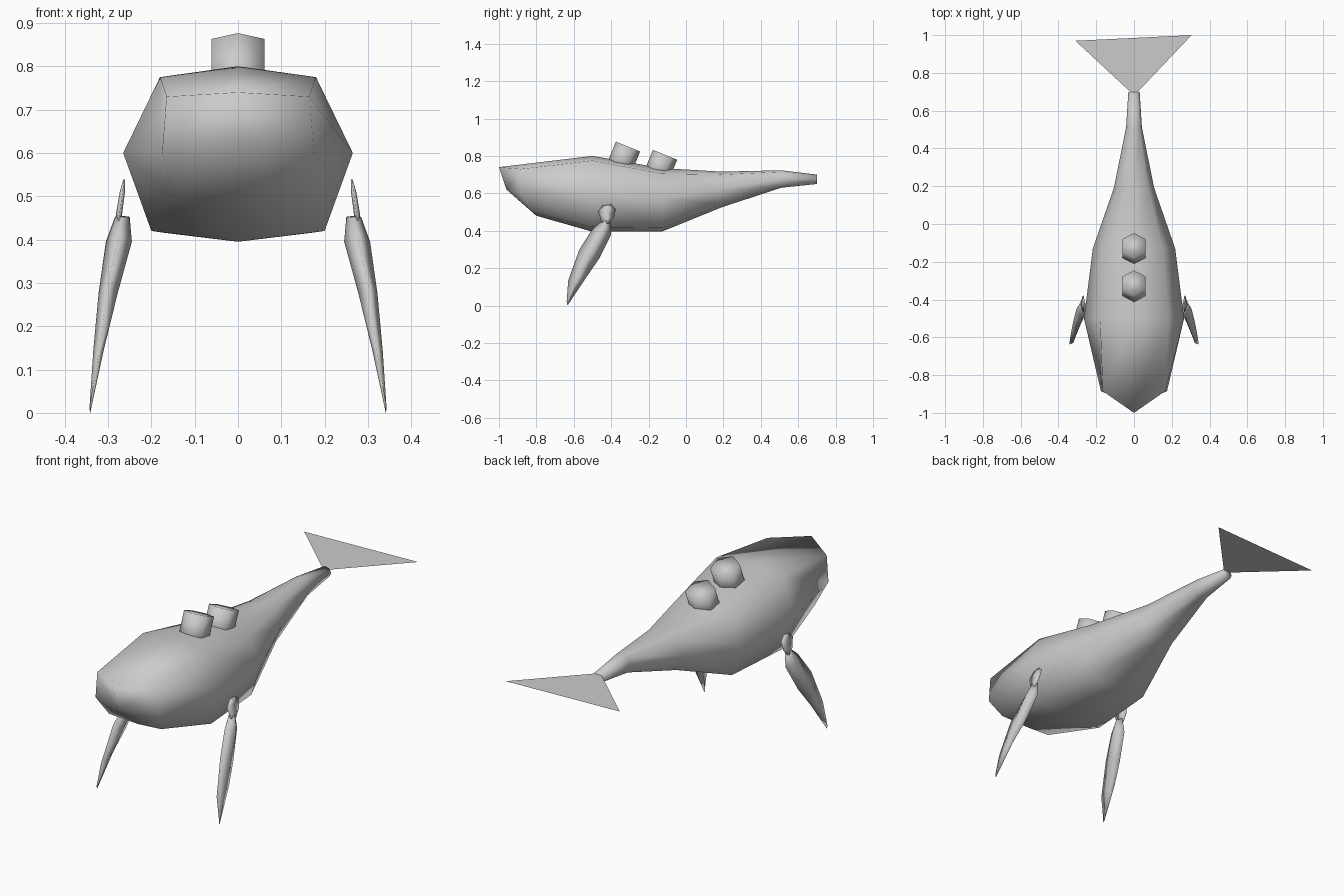
import bpy, bmesh, math
from mathutils import Vector

cube = bpy.data.objects.get("Cube")
if cube:
    bpy.data.objects.remove(cube)

grey = bpy.data.materials.new("whale grey")
grey.use_nodes = True
grey.diffuse_color = (0.6, 0.6, 0.6, 1)
grey.node_tree.nodes["Principled BSDF"].inputs["Base Color"].default_value = (0.6, 0.6, 0.6, 1)


def finish(name, bm):
    bmesh.ops.recalc_face_normals(bm, faces=bm.faces)
    mesh = bpy.data.meshes.new(name)
    bm.to_mesh(mesh)
    bm.free()
    mesh.materials.append(grey)
    mesh.shade_smooth()
    obj = bpy.data.objects.new(name, mesh)
    bpy.context.collection.objects.link(obj)
    return obj


def loft(bm, rings, cap_start=True):
    """Bridge rings of points with quads; returns the vertex rings."""
    vs = [[bm.verts.new(p) for p in ring] for ring in rings]
    n = len(vs[0])
    for a, b in zip(vs, vs[1:]):
        for i in range(n):
            j = (i + 1) % n
            bm.faces.new((a[i], a[j], b[j], b[i]))
    if cap_start:
        bm.faces.new(vs[0])
    bm.faces.new(vs[-1])
    return vs


def body_ring(half):
    """Complete a half section (top centre to bottom centre) by mirroring."""
    return half + [(-x, y, z) for x, y, z in reversed(half[1:-1])]


def section(y, top, corner, side, low, bottom):
    return body_ring([(0, y, top), (corner[0], y, corner[1]), (side[0], y, side[1]),
                      (low[0], y, low[1]), (0, y, bottom)])


# Body: eight-sided loft with a blunt pointed snout
bm = bmesh.new()
snout = body_ring([(0, -1, 0.74), (0.165, -0.885, 0.73), (0.175, -0.885, 0.6),
                   (0.145, -0.82, 0.5), (0, -0.8, 0.48)])
rings = loft(bm, [
    snout,
    section(-0.5, 0.8, (0.18, 0.775), (0.265, 0.6), (0.2, 0.42), 0.395),
    section(-0.13, 0.735, (0.15, 0.705), (0.218, 0.575), (0.165, 0.415), 0.395),
    section(0.19, 0.716, (0.075, 0.7), (0.107, 0.62), (0.08, 0.54), 0.525),
    section(0.51, 0.723, (0.03, 0.715), (0.042, 0.675), (0.032, 0.637), 0.63),
    section(0.7, 0.7, (0.021, 0.693), (0.03, 0.675), (0.021, 0.657), 0.65),
], cap_start=False)
tip = bm.verts.new((0, -0.96, 0.62))
first = rings[0]
for i in range(0, 8, 2):
    # quads around the snout tip, joining centre and side points
    a, b, c = first[i], first[i + 1], first[(i + 2) % 8]
    bm.faces.new((tip, a, b, c))
finish("body", bm)

# Tail fluke: a flat, slightly uneven triangle
bm = bmesh.new()
bm.faces.new([bm.verts.new(p) for p in
              ((-0.02, 0.7, 0.69), (0.02, 0.7, 0.69), (0.305, 1.0, 0.69), (-0.31, 0.97, 0.69))])
finish("tail_fluke", bm)

# Two leaning six-sided spouts on the back
axis = Vector((0, 0.38, 0.925))
for name, y, z in (("front_spout", -0.31, 0.85), ("rear_spout", -0.112, 0.806)):
    bm = bmesh.new()
    bmesh.ops.create_cone(bm, cap_ends=True, segments=6, radius1=0.07, radius2=0.07, depth=0.14)
    spout = finish(name, bm)
    if max(v.co.x for v in spout.data.vertices) > 0.065:
        for v in spout.data.vertices:
            v.co.x, v.co.y = -v.co.y, v.co.x
    spout.rotation_euler.x = -math.atan2(axis.y, axis.z)
    spout.location = Vector((0, y, z)) - axis * 0.07


def blade_ring(side, front, back, x, thick):
    """Diamond section: front edge, outer face, back edge, inner face."""
    (fy, fz), (by, bz) = front, back
    my, mz = (fy + by) / 2, (fz + bz) / 2
    return [(side * x, fy, fz), (side * (x + thick), my, mz),
            (side * x, by, bz), (side * (x - thick), my, mz)]


# Flippers, each a thin shoulder plate and a leaf-shaped blade
for side, label in ((1, "left"), (-1, "right")):
    bm = bmesh.new()
    loft(bm, [blade_ring(side, *r) for r in (
        ((-0.445, 0.535), (-0.4, 0.54), 0.263, 0.002),
        ((-0.47, 0.505), (-0.375, 0.515), 0.267, 0.006),
        ((-0.455, 0.455), (-0.385, 0.47), 0.274, 0.007),
        ((-0.445, 0.43), (-0.41, 0.44), 0.277, 0.006))])
    finish(label + "_shoulder", bm)
    bm = bmesh.new()
    loft(bm, [blade_ring(side, *r) for r in (
        ((-0.455, 0.45), (-0.405, 0.455), 0.267, 0.017),
        ((-0.5, 0.41), (-0.4, 0.38), 0.275, 0.03),
        ((-0.57, 0.3), (-0.465, 0.25), 0.3, 0.022),
        ((-0.63, 0.134), (-0.53, 0.155), 0.322, 0.012),
        ((-0.638, 0.02), (-0.634, 0.0), 0.341, 0.002))])
    finish(label + "_flipper", bm)
